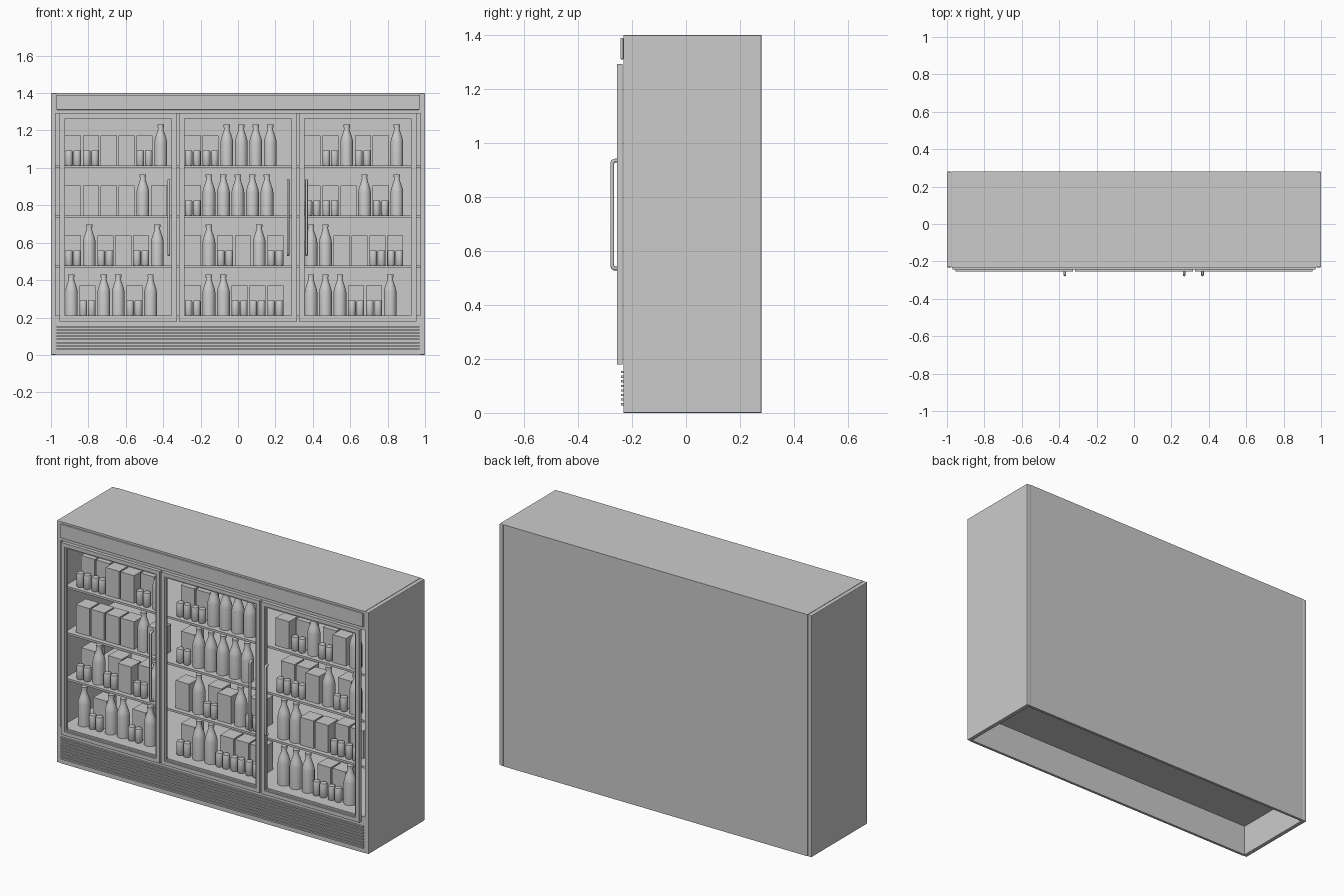
import bpy, bmesh, math
from mathutils import Matrix

if "Cube" in bpy.data.objects:
    bpy.data.objects.remove(bpy.data.objects["Cube"])


def finish(name, bm, bevel=0.0):
    me = bpy.data.meshes.new(name)
    bm.to_mesh(me)
    bm.free()
    return place(name, me, (0, 0, 0), bevel)


def place(name, me, loc, bevel=0.0):
    ob = bpy.data.objects.new(name, me)
    ob.location = loc
    bpy.context.collection.objects.link(ob)
    if bevel:
        m = ob.modifiers.new("bevel", "BEVEL")
        m.width, m.segments, m.limit_method = bevel, 2, "ANGLE"
    return ob


def add_box(bm, x0, x1, y0, y1, z0, z1):
    mat = Matrix.Translation(((x0 + x1) / 2, (y0 + y1) / 2, (z0 + z1) / 2))
    bmesh.ops.create_cube(bm, size=1, matrix=mat @ Matrix.Diagonal((x1 - x0, y1 - y0, z1 - z0, 1)))


def box(name, *b, bevel=0.0):
    bm = bmesh.new()
    add_box(bm, *b)
    return finish(name, bm, bevel)


def lathe(name, profile, n=20):
    # spin a (radius, z) profile around z, smooth sides with sharp rims
    bm = bmesh.new()
    vs = [bm.verts.new((r, 0, z)) for r, z in profile]
    es = [bm.edges.new(p) for p in zip(vs, vs[1:])]
    bmesh.ops.spin(bm, geom=vs + es, axis=(0, 0, 1), cent=(0, 0, 0),
                   angle=math.tau, steps=n, use_duplicate=False)
    bmesh.ops.remove_doubles(bm, verts=bm.verts, dist=1e-4)
    bmesh.ops.recalc_face_normals(bm, faces=bm.faces)
    for f in bm.faces:
        f.smooth = True
    for e in bm.edges:
        if len(e.link_faces) == 2 and e.calc_face_angle() > math.radians(40):
            e.smooth = False
    me = bpy.data.meshes.new(name)
    bm.to_mesh(me)
    bm.free()
    return me


# Cabinet shell: open front and open underside
T, YF, YB = 0.025, -0.232, 0.28
for s, side in ((-1, "left"), (1, "right")):
    xs = sorted((s * 1.0, s * (1 - T)))
    box(side + "_wall", *xs, YF, YB, 0, 1.4, bevel=0.004)
W = 1 - T
box("back_wall", -W, W, YB - 0.015, YB, 0, 1.4)
box("roof", -W, W, YF, YB - 0.015, 1.375, 1.4)
box("front_lintel", -W, W, YF, YF + 0.03, 1.29, 1.375)
box("kick_panel", -W, W, YF, YF + 0.015, 0, 0.18)
box("cabinet_floor", -W, W, YF, YB - 0.015, 0.18, 0.21)
box("header_panel", -0.97, 0.97, -0.243, YF, 1.31, 1.39, bevel=0.003)

# Kick grille slats
bm = bmesh.new()
for i in range(8):
    z = 0.028 + i * 0.017
    add_box(bm, -0.97, 0.97, -0.241, YF, z, z + 0.008)
finish("grille_slats", bm)

# Shelves
SHELVES = (1.012, 0.745, 0.478, 0.21)
for z in SHELVES[:3]:
    box("shelf", -W, W, -0.19, YB - 0.015, z - 0.012, z)

# Door frames with a thin inner lip, and bar handles
def ring(bm, hw, z0, z1, w, y0, y1):
    add_box(bm, -hw, -hw + w, y0, y1, z0, z1)
    add_box(bm, hw - w, hw, y0, y1, z0, z1)
    add_box(bm, -hw + w, hw - w, y0, y1, z0, z0 + w)
    add_box(bm, -hw + w, hw - w, y0, y1, z1 - w, z1)


for cx, hx in ((-0.64, -0.37), (0, 0.268), (0.64, 0.366)):
    bm = bmesh.new()
    ring(bm, 0.315, 0.18, 1.293, 0.022, -0.255, -0.235)
    ring(bm, 0.293, 0.202, 1.271, 0.008, -0.249, -0.237)
    finish("door_frame", bm).location.x = cx

    cu = bpy.data.curves.new("door_handle", "CURVE")
    cu.dimensions, cu.bevel_depth, cu.bevel_resolution = "3D", 0.007, 2
    cu.use_fill_caps = True
    pts = [(-0.25, 0.535), (-0.266, 0.535), (-0.271, 0.538), (-0.273, 0.545),
           (-0.273, 0.925), (-0.271, 0.932), (-0.266, 0.935), (-0.25, 0.935)]
    sp = cu.splines.new("POLY")
    sp.points.add(len(pts) - 1)
    for p, (y, z) in zip(sp.points, pts):
        p.co = (hx, y, z, 1)
    place("door_handle", cu, (0, 0, 0))

# Stock meshes: bottle, can and carton
bottle = lathe("bottle", [(0, 0), (0.034, 0), (0.034, 0.125), (0.031, 0.143), (0.024, 0.165),
                          (0.016, 0.188), (0.014, 0.205), (0.017, 0.205), (0.017, 0.22), (0, 0.22)])
can = lathe("can", [(0, 0), (0.018, 0), (0.0205, 0.004), (0.0205, 0.074), (0.018, 0.08), (0, 0.08)], 16)
bm = bmesh.new()
add_box(bm, -0.043, 0.043, -0.045, 0.045, 0, 0.16)
carton = bpy.data.meshes.new("carton")
bm.to_mesh(carton)
bm.free()

# Shelf contents per door, top to bottom: o bottle, c two cans with carton behind, b carton
STOCK = {-0.925: ("ccbbco", "bbbbob", "cocbco", "ocooco"),
         -0.285: ("ccoooo", "cooooo", "bocboc", "cooccc"),
         0.356: ("bcocbo", "ccboco", "oobbcc", "ooocco")}
for start, rows in STOCK.items():
    for z, row in zip(SHELVES, rows):
        x = start
        for k in row:
            w = 0.068 if k == "o" else 0.086
            c = x + w / 2
            if k == "o":
                place("bottle", bottle, (c, -0.135, z))
            elif k == "b":
                place("carton", carton, (c, -0.118, z))
            else:
                for d in (-0.022, 0.022):
                    place("can", can, (c + d, -0.15, z))
                place("carton", carton, (c, -0.07, z))
            x += w + 0.0095
